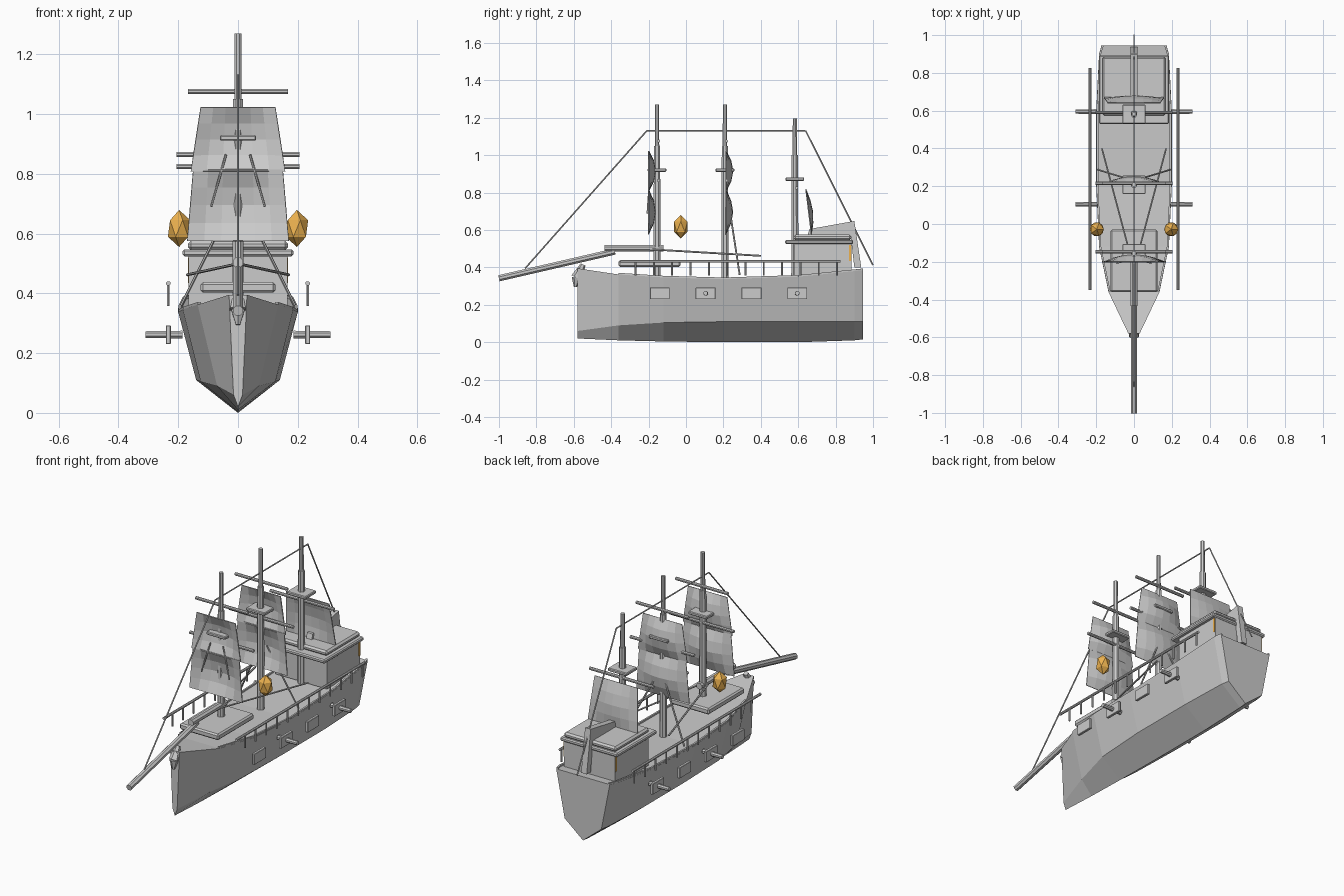
import bpy, bmesh, math
from mathutils import Vector

if "Cube" in bpy.data.objects:
    bpy.data.objects.remove(bpy.data.objects["Cube"])

gold = bpy.data.materials.new("gold")
gold.diffuse_color = (0.85, 0.45, 0.08, 1)
gold.use_nodes = True
gold.node_tree.nodes["Principled BSDF"].inputs["Base Color"].default_value = gold.diffuse_color


def make(name, verts, faces, mat=None):
    me = bpy.data.meshes.new(name)
    me.from_pydata(verts, [], faces)
    bm = bmesh.new()
    bm.from_mesh(me)
    bmesh.ops.recalc_face_normals(bm, faces=bm.faces)
    bm.to_mesh(me)
    bm.free()
    ob = bpy.data.objects.new(name, me)
    bpy.context.collection.objects.link(ob)
    if mat:
        me.materials.append(mat)
    return ob


def box(name, x, y, z, bevel=0, mat=None):
    v = [(a, b, c) for a in x for b in y for c in z]
    f = [(0, 1, 3, 2), (4, 6, 7, 5), (0, 4, 5, 1), (2, 3, 7, 6), (0, 2, 6, 4), (1, 5, 7, 3)]
    ob = make(name, v, f, mat)
    if bevel:
        m = ob.modifiers.new("bevel", "BEVEL")
        m.width, m.segments = bevel, 1
    return ob


def rod(name, a, b, r1, r2=None, n=8):
    # tapered n-sided bar between two points
    a, b = Vector(a), Vector(b)
    r2 = r1 if r2 is None else r2
    q = (b - a).to_track_quat("Z", "Y")
    v = []
    for p, r in ((a, r1), (b, r2)):
        for i in range(n):
            t = 2 * math.pi * (i + 0.5) / n
            v.append(p + q @ Vector((r * math.cos(t), r * math.sin(t), 0)))
    f = [(i, (i + 1) % n, n + (i + 1) % n, n + i) for i in range(n)]
    f += [tuple(range(n))[::-1], tuple(range(n, 2 * n))]
    return make(name, v, f)


def sail(name, top, bottom, bulge, cols=6, rows=4):
    # top / bottom = (half width, y, z), billowing aft
    v = []
    for j in range(rows + 1):
        t = j / rows
        w, y, z = (a + (b - a) * t for a, b in zip(top, bottom))
        for i in range(cols + 1):
            s = -1 + 2 * i / cols
            v.append((w * s, y + bulge * math.sin(math.pi * t) * (1 - s * s), z))
    k = cols + 1
    f = [(j * k + i, j * k + i + 1, (j + 1) * k + i + 1, (j + 1) * k + i)
         for j in range(rows) for i in range(cols)]
    ob = make(name, v, f)
    m = ob.modifiers.new("thickness", "SOLIDIFY")
    m.thickness, m.offset = 0.005, 0


# hull: y, sheer half width, sheer z, chine half width, chine z, keel z
stations = [(-.58, .03, .395, .015, .06, .02), (-.36, .135, .362, .07, .09, .01),
            (-.12, .185, .346, .125, .105, .004), (.2, .2, .337, .14, .11, 0),
            (.6, .2, .35, .14, .11, 0), (.9, .185, .38, .128, .112, .01),
            (.945, .172, .385, .118, .112, .015)]
v, f = [], []
for y, w, z, cw, cz, kz in stations:
    v += [(-w, y, z), (-cw, y, cz), (0, y, kz), (cw, y, cz), (w, y, z)]
for s in range(len(stations) - 1):
    for i in range(5):
        j = (i + 1) % 5
        f.append((s * 5 + i, s * 5 + j, s * 5 + 5 + j, s * 5 + 5 + i))
f += [(0, 1, 2, 3, 4), tuple(range(len(v) - 5, len(v)))]
make("hull", v, f)

# gunwale trim along the sheer
for sx in (-1, 1):
    for a, b in zip(stations[1:], stations[2:]):
        rod("gunwale", (sx * (a[1] - .006), a[0], a[2] + .004),
            (sx * (b[1] - .006), b[0], b[2] + .004), .007, n=4)

# bow parts
rod("figurehead", (0, -.55, .415), (0, -.585, .345), .014, .03, 6)
rod("figurehead_tip", (0, -.585, .345), (0, -.592, .295), .026, .008, 6)
rod("bowsprit", (0, -1, .342), (0, -.38, .485), .018)
rod("bowsprit_butt", (0, -.435, .503), (0, -.12, .503), .019)
box("foredeck_hatch", (-.125, .125), (-.36, -.03), (.402, .438), .008)

# stern cabin
box("cabin", (-.165, .165), (.58, .886), (.355, .53))
box("cabin_eave", (-.185, .185), (.53, .893), (.524, .547), .006)
box("cabin_roof", (-.168, .168), (.575, .885), (.545, .575), .01)
box("stern_window", (-.168, .168), (.872, .884), (.435, .52), 0, gold)
prof = [(.65, .57), (.66, .605), (.9, .648), (.937, .40), (.9, .40), (.88, .57)]
n = len(prof)
make("stern_crest", [(x, y, z) for x in (-.018, .018) for y, z in prof],
     [(i, (i + 1) % n, n + (i + 1) % n, n + i) for i in range(n)]
     + [tuple(range(n)), tuple(range(n, 2 * n))])

# masts: y, joint z, top z, platform z, yards (z, half length)
masts = [(-.155, 1.05, 1.27, .92, ((1.075, .168), (.865, .205))),
         (.208, 1.05, 1.27, .92, ((1.075, .168), (.865, .205))),
         (.582, 1.0, 1.195, .872, ((.825, .205),))]
for y, joint, top, plat, yards in masts:
    rod("lower_mast", (0, y, .34), (0, y, joint), .021, .018)
    rod("upper_mast", (0, y, joint), (0, y, top), .013, .012)
    box("mast_platform", (-.061, .061), (y - .05, y + .05), (plat - .009, plat + .009), .004)
    for z, h in yards:
        rod("yard", (-h, y + .008, z), (h, y + .008, z), .009)

# sails
for name, y in (("fore", -.2), ("main", .213)):
    sail(name + "_topsail", (.125, y, 1.023), (.158, y, .808), .038)
    sail(name + "_course", (.15, y, .815), (.17, y - .002, .575), .038)
sail("mizzen_sail", (.138, .64, .82), (.16, .67, .575), .022)

# rigging
stay = [(0, -.86, .395), (0, -.21, 1.13), (0, .64, 1.13), (0, 1, .412)]
for a, b in zip(stay, stay[1:]):
    rod("stay_rope", a, b, .004, n=6)
for sx in (-1, 1):
    rod("deck_stay", (sx * .01, -.2, .497), (sx * .17, .4, .462), .005, n=6)
    rod("shroud", (sx * .02, .235, .7), (sx * .19, .287, .36), .005, n=6)
    rod("sail_rib", (sx * .04, -.195, .865), (sx * .09, -.207, .69), .004, n=6)

    # side rails with posts
    x = sx * .233
    rod("side_rail", (x, -.35, .433), (x, .825, .433), .008)
    for i in range(12):
        y = -.27 + .098 * i
        rod("rail_post", (x, y, .357), (x, y, .43), .005, n=6)

    # gun ports and cannons
    for i in range(4):
        y = -.14 + .245 * i
        box("gun_port", (x - .008, x + .008), (y - .053, y + .053), (.23, .293), .002)
        if i % 2:
            rod("cannon", (sx * .185, y, .262), (sx * .31, y, .262), .014, .012)

    # lanterns
    me = bpy.data.meshes.new("lantern")
    bm = bmesh.new()
    bmesh.ops.create_icosphere(bm, subdivisions=1, radius=1)
    bmesh.ops.scale(bm, vec=(.042, .042, .062), verts=bm.verts)
    bm.to_mesh(me)
    bm.free()
    me.materials.append(gold)
    ob = bpy.data.objects.new("lantern", me)
    ob.location = (sx * .197, -.028, .617)
    bpy.context.collection.objects.link(ob)
